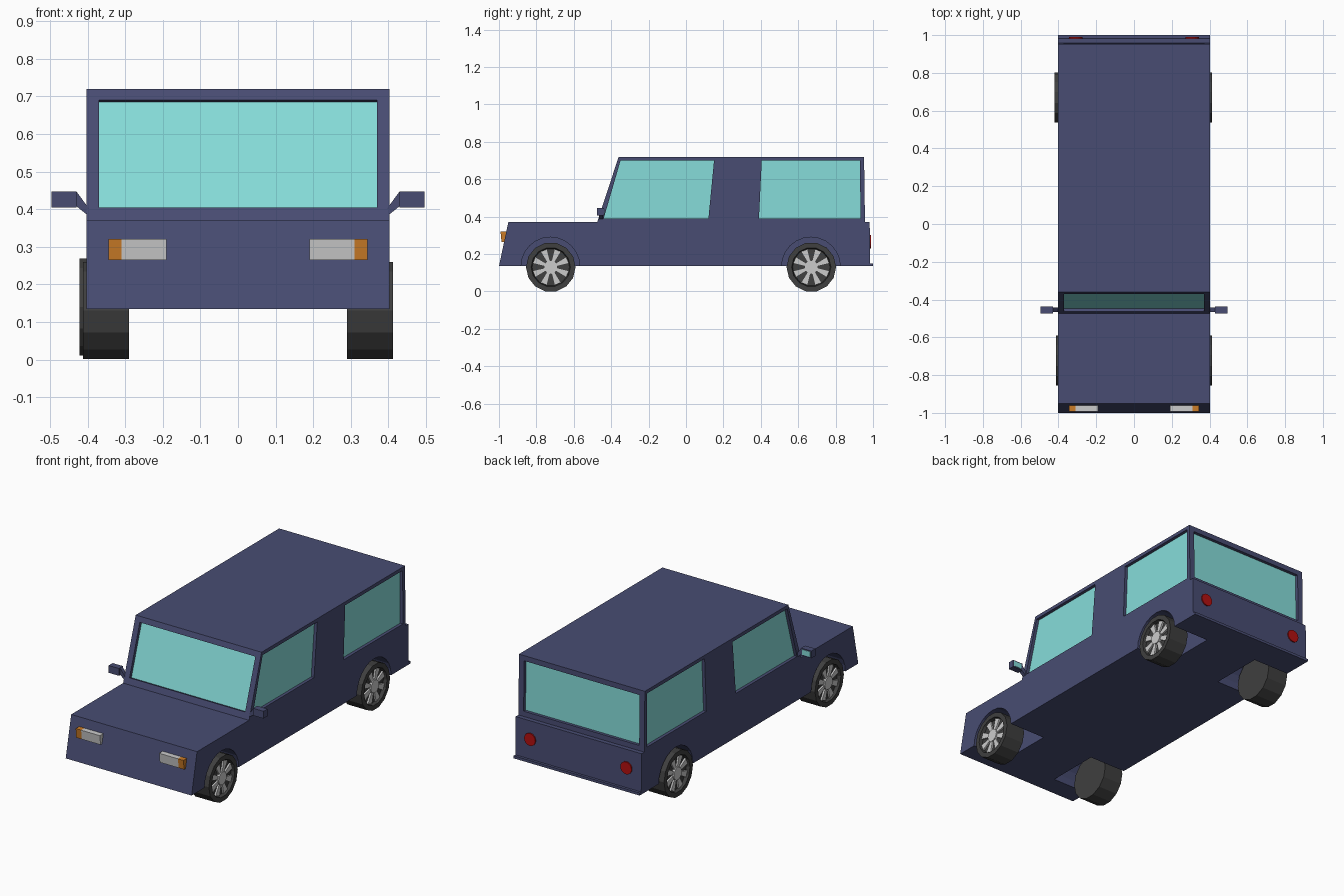
import bpy, bmesh, math
from mathutils import Vector

if "Cube" in bpy.data.objects:
    bpy.data.objects.remove(bpy.data.objects["Cube"])


def material(name, rgb):
    m = bpy.data.materials.new(name)
    m.diffuse_color = (*rgb, 1)
    m.use_nodes = True
    m.node_tree.nodes["Principled BSDF"].inputs["Base Color"].default_value = m.diffuse_color
    return m


BLUE = material("blue paint", (0.065, 0.073, 0.17))
TEAL = material("teal glass", (0.24, 0.72, 0.70))
DARK = material("dark rubber", (0.05, 0.05, 0.05))
SILVER = material("silver", (0.6, 0.6, 0.6))
ORANGE = material("orange lens", (0.6, 0.2, 0.02))
RED = material("red lens", (0.45, 0.005, 0.005))


def make(name, bm, mat):
    bmesh.ops.recalc_face_normals(bm, faces=bm.faces)
    mesh = bpy.data.meshes.new(name)
    bm.to_mesh(mesh)
    bm.free()
    ob = bpy.data.objects.new(name, mesh)
    bpy.context.collection.objects.link(ob)
    if mat:
        mesh.materials.append(mat)
    return ob


def extrude(name, pts, vec, mat):
    """Closed prism: a flat 3D outline swept along vec."""
    bm = bmesh.new()
    face = bm.faces.new([bm.verts.new(p) for p in pts])
    new = bmesh.ops.extrude_face_region(bm, geom=[face], use_keep_orig=True)["geom"]
    bmesh.ops.translate(bm, vec=vec, verts=[g for g in new if isinstance(g, bmesh.types.BMVert)])
    return make(name, bm, mat)


def prism(name, yz, x0, x1, mat=None):
    return extrude(name, [(x0, y, z) for y, z in yz], (x1 - x0, 0, 0), mat)


def circle(y, z, r, n, phase=0.0):
    return [(y + r * math.cos(phase + math.tau * i / n),
             z + r * math.sin(phase + math.tau * i / n)) for i in range(n)]


def cut(body, cutter):
    mod = body.modifiers.new("cut", "BOOLEAN")
    mod.operation, mod.solver, mod.object = "DIFFERENCE", "EXACT", cutter
    bpy.context.view_layer.objects.active = body
    bpy.ops.object.modifier_apply(modifier=mod.name)
    bpy.data.objects.remove(cutter)


def window(name, outline, normal, depth=0.02):
    """Cut a recess into the body and set a glass panel at its floor."""
    n = Vector(normal).normalized()
    pts = [Vector(p) for p in outline]
    cut(body, extrude("cutter", [p + n * 0.03 for p in pts], -n * (0.03 + depth), None))
    extrude(name, [p - n * (depth - 0.002) for p in pts], -n * 0.01, TEAL)


# Body shell from its side profile
body = prism("body", [(-1, 0.135), (-0.95, 0.37), (-0.475, 0.37), (-0.36, 0.72),
                      (0.952, 0.72), (0.957, 0.37), (0.982, 0.37), (0.985, 0.15),
                      (1, 0.15), (1, 0.135)], -0.403, 0.403, BLUE)

# Wheel wells
for s in (-1, 1):
    for y in (-0.725, 0.668):
        cut(body, prism("cutter", circle(y, 0.133, 0.157, 24), s * 0.17, s * 0.45))

# Windscreen and rear window
def screen_y(z):
    return -0.475 + 0.115 * (z - 0.37) / 0.35

lo, hi, w = 0.405, 0.69, 0.37
window("windscreen", [(-w, screen_y(lo), lo), (w, screen_y(lo), lo),
                      (w, screen_y(hi), hi), (-w, screen_y(hi), hi)], (0, -0.35, 0.115))
window("rear_window", [(-w, 0.9565, 0.40), (w, 0.9565, 0.40),
                       (w, 0.9524, 0.69), (-w, 0.9524, 0.69)], (0, 0.35, 0.005))

# Side windows
FRONT = [(-0.44, 0.39), (-0.35, 0.70), (0.15, 0.70), (0.12, 0.39)]
REAR = [(0.39, 0.39), (0.405, 0.70), (0.93, 0.70), (0.933, 0.39)]
for s, side in ((-1, "left"), (1, "right")):
    for label, yz in (("front", FRONT), ("rear", REAR)):
        window(f"{label}_window_{side}", [(s * 0.403, y, z) for y, z in yz], (s, 0, 0))

# Lights and door mirrors
LAMP = [(-0.992, 0.32), (-0.986, 0.265), (-0.955, 0.265), (-0.955, 0.32)]
for s, side in ((-1, "left"), (1, "right")):
    prism(f"headlight_{side}", LAMP, s * 0.19, s * 0.31, SILVER)
    prism(f"indicator_{side}", LAMP, s * 0.31, s * 0.345, ORANGE)
    extrude(f"tail_light_{side}", [(x, 0.97, z) for x, z in circle(s * 0.308, 0.265, 0.036, 16)],
            (0, 0.02, 0), RED)
    housing = [(0.43, 0.405), (0.496, 0.405), (0.496, 0.447), (0.43, 0.447)]
    extrude(f"mirror_housing_{side}", [(s * x, -0.475, z) for x, z in housing], (0, 0.037, 0), BLUE)
    arm = [(0.395, 0.38), (0.43, 0.408), (0.43, 0.447), (0.395, 0.40)]
    extrude(f"mirror_arm_{side}", [(s * x, -0.465, z) for x, z in arm], (0, 0.022, 0), BLUE)
    glass = [(0.437, 0.411), (0.49, 0.411), (0.49, 0.441), (0.437, 0.441)]
    extrude(f"mirror_glass_{side}", [(s * x, -0.44, z) for x, z in glass], (0, 0.004, 0), TEAL)


# Wheels: tyre with recessed face, spokes and hub
def wheel(name, s, y, z, outer):
    n, x = 14, s * outer
    phase = math.pi * 0 / n
    rings = [(s * 0.29, 0.1325), (x, 0.1325), (x, 0.105), (x - s * 0.02, 0.10)]
    bm = bmesh.new()
    loops = [[bm.verts.new((rx, a, b)) for a, b in circle(y, z, r, n, phase)] for rx, r in rings]
    for a, b in zip(loops, loops[1:]):
        for i in range(n):
            j = (i + 1) % n
            bm.faces.new((a[i], a[j], b[j], b[i]))
    bm.faces.new(loops[0])
    bm.faces.new(loops[-1])
    make(f"tyre_{name}", bm, DARK)
    prism(f"hub_{name}", circle(y, z, 0.037, 14), x - s * 0.022, x - s * 0.004, SILVER)
    for k in range(8):
        t = math.tau * (k + 0.5) / 8
        c, d = math.cos(t), math.sin(t)
        yz = [(y + r * c - h * d, z + r * d + h * c)
              for r, h in ((0.03, -0.009), (0.097, -0.019), (0.097, 0.019), (0.03, 0.009))]
        prism(f"spoke_{name}_{k + 1}", yz, x - s * 0.022, x - s * 0.01, SILVER)


wheel("front_right", 1, -0.723, 0.13, 0.412)
wheel("front_left", -1, -0.723, 0.13, 0.412)
wheel("rear_right", 1, 0.67, 0.13, 0.412)
wheel("rear_left", -1, 0.67, 0.14, 0.421)
